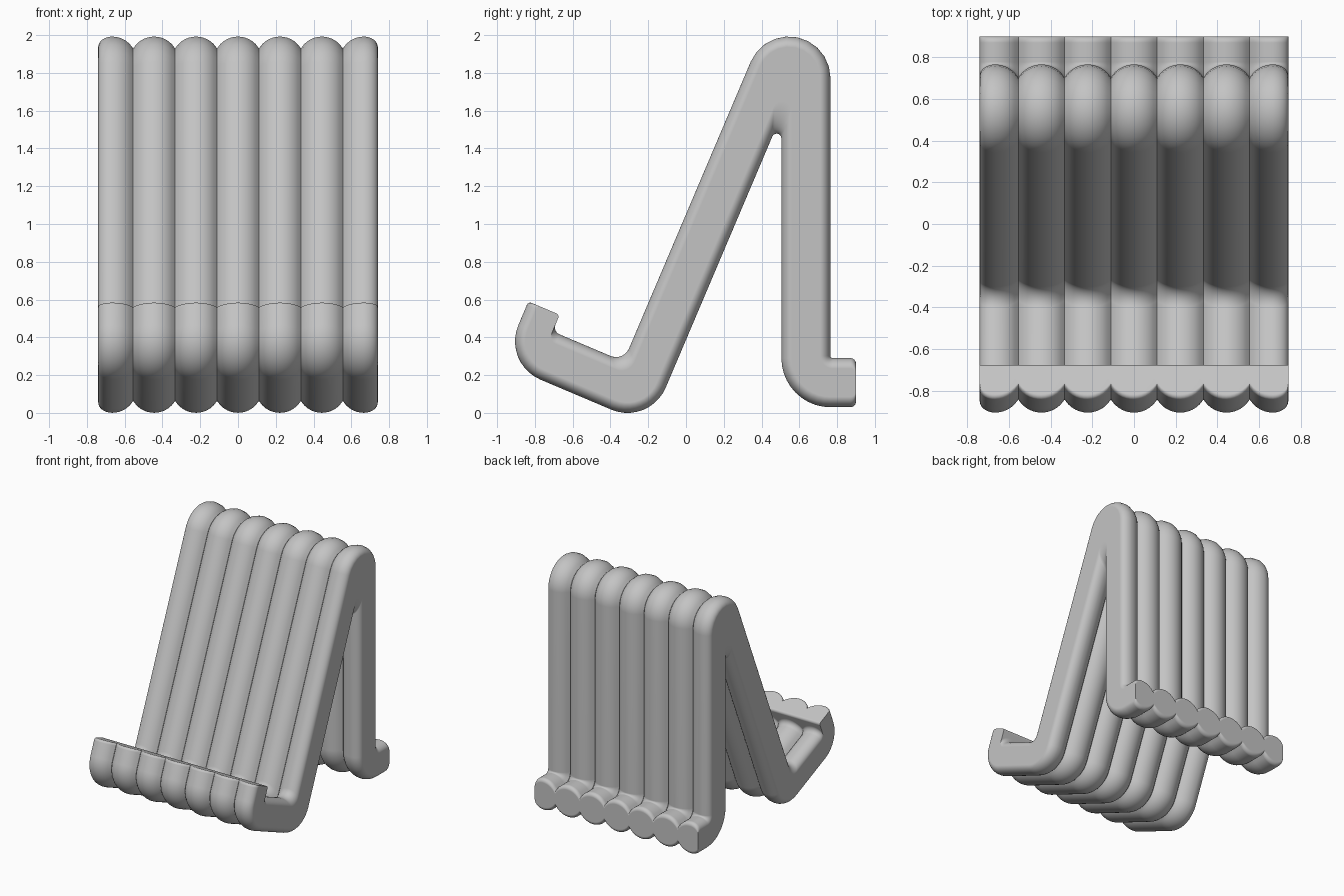
import bpy, bmesh
from math import sin, cos, tan, sqrt, pi, radians
from mathutils import Vector

cube = bpy.data.objects.get("Cube")
if cube:
    bpy.data.objects.remove(cube, do_unlink=True)

# Main sizes
R = 0.13            # tube radius
PITCH = 0.222       # spacing of the tubes
HALF_WIDTH = 0.74
TUBES = 7
ARC_STEPS = 10

# Centreline in (y, z): lip tip, lip corner, front foot, top, back foot, back tip
PATH = [Vector(p) for p in ((-.715, .539), (-.803, .331), (-.262, .102),
                            (.635, 2.215), (.635, .16), (.9, .16))]
BEND = [0, .09, .09, .09, .13, 0]


def inner_radius(i, h):
    """Fillet on the hollow side of each bend."""
    return {1: .04, 2: .075, 3: .025 + .45 * (R - h), 4: R - h + .012}[i]


def meet(p, d, q, e):
    """Crossing point of two lines."""
    return p + d * ((q - p).cross(e) / d.cross(e))


def side_corners(h, side):
    """Offset corners with their rounding radii on one side of the path."""
    lines = []
    for i in range(len(PATH) - 1):
        d = (PATH[i + 1] - PATH[i]).normalized()
        off = h
        if i == 0 and side > 0:
            off = min(.05, h - .015)        # flat inner face of the lip
        lines.append((PATH[i] + Vector((-d.y, d.x)) * off * side, d))
    result = [(lines[0][0], .02)]
    for i in range(1, len(lines)):
        (p, d), (q, e) = lines[i - 1], lines[i]
        is_inner = d.cross(e) * side > 0
        radius = inner_radius(i, h) if is_inner else BEND[i] + h
        result.append((meet(p, d, q, e), radius))
    p, d = lines[-1]
    result.append((p + d * (PATH[-1] - p).dot(d), .03))
    return result


def outline(h):
    """Closed side outline for half thickness h, every corner rounded."""
    corners = side_corners(h, 1) + side_corners(h, -1)[::-1]
    pts = []
    for i, (c, r) in enumerate(corners):
        a = (corners[i - 1][0] - c).normalized()
        b = (corners[(i + 1) % len(corners)][0] - c).normalized()
        half = a.angle(b) / 2
        centre = c + (a + b).normalized() * (r / sin(half))
        start = c + a * (r / tan(half)) - centre
        end = c + b * (r / tan(half)) - centre
        sweep = pi - 2 * half
        for k in range(ARC_STEPS + 1):
            t = k / ARC_STEPS
            pts.append(centre + (start * sin((1 - t) * sweep)
                                 + end * sin(t * sweep)) / sin(sweep))
    return pts


def width_profile():
    """Half thickness across the width: round tubes, softened outer sides."""
    last = (TUBES - 1) / 2 * PITCH
    steps = 12
    prof = []
    for i in range(TUBES):
        for k in range(steps + (i == TUBES - 1)):
            dx = PITCH * (k / steps - .5)
            prof.append((i * PITCH - last + dx, sqrt(R * R - dx * dx)))
    prof = [p for p in prof if abs(p[0]) < last - .001]
    edge = [(last + (HALF_WIDTH - last) * sin(radians(t)),
             .075 + (R - .075) * cos(radians(t))) for t in range(0, 91, 10)]
    return [(-x, h) for x, h in reversed(edge)] + prof + edge


# Loft the side outline across the width
bm = bmesh.new()
rings = [[bm.verts.new((x, p.x, p.y)) for p in outline(h)]
         for x, h in width_profile()]
for r0, r1 in zip(rings, rings[1:]):
    for j in range(len(r0)):
        n = (j + 1) % len(r0)
        bm.faces.new((r0[j], r0[n], r1[n], r1[j]))
bm.faces.new(rings[0][::-1])
bm.faces.new(rings[-1])
bmesh.ops.recalc_face_normals(bm, faces=bm.faces[:])
mesh = bpy.data.meshes.new("ribbed_stand")
bm.to_mesh(mesh)
bm.free()

# Plain grey material
GREY = (.55, .55, .55, 1)
mat = bpy.data.materials.new("light_grey")
mat.use_nodes = True
mat.diffuse_color = GREY
mat.node_tree.nodes["Principled BSDF"].inputs["Base Color"].default_value = GREY
mesh.materials.append(mat)

stand = bpy.data.objects.new("ribbed_stand", mesh)
bpy.context.collection.objects.link(stand)
bpy.ops.object.select_all(action='DESELECT')
stand.select_set(True)
bpy.context.view_layer.objects.active = stand
bpy.ops.object.shade_smooth_by_angle(angle=radians(35))
weighted = stand.modifiers.new("weighted_normals", 'WEIGHTED_NORMAL')
weighted.keep_sharp = True
